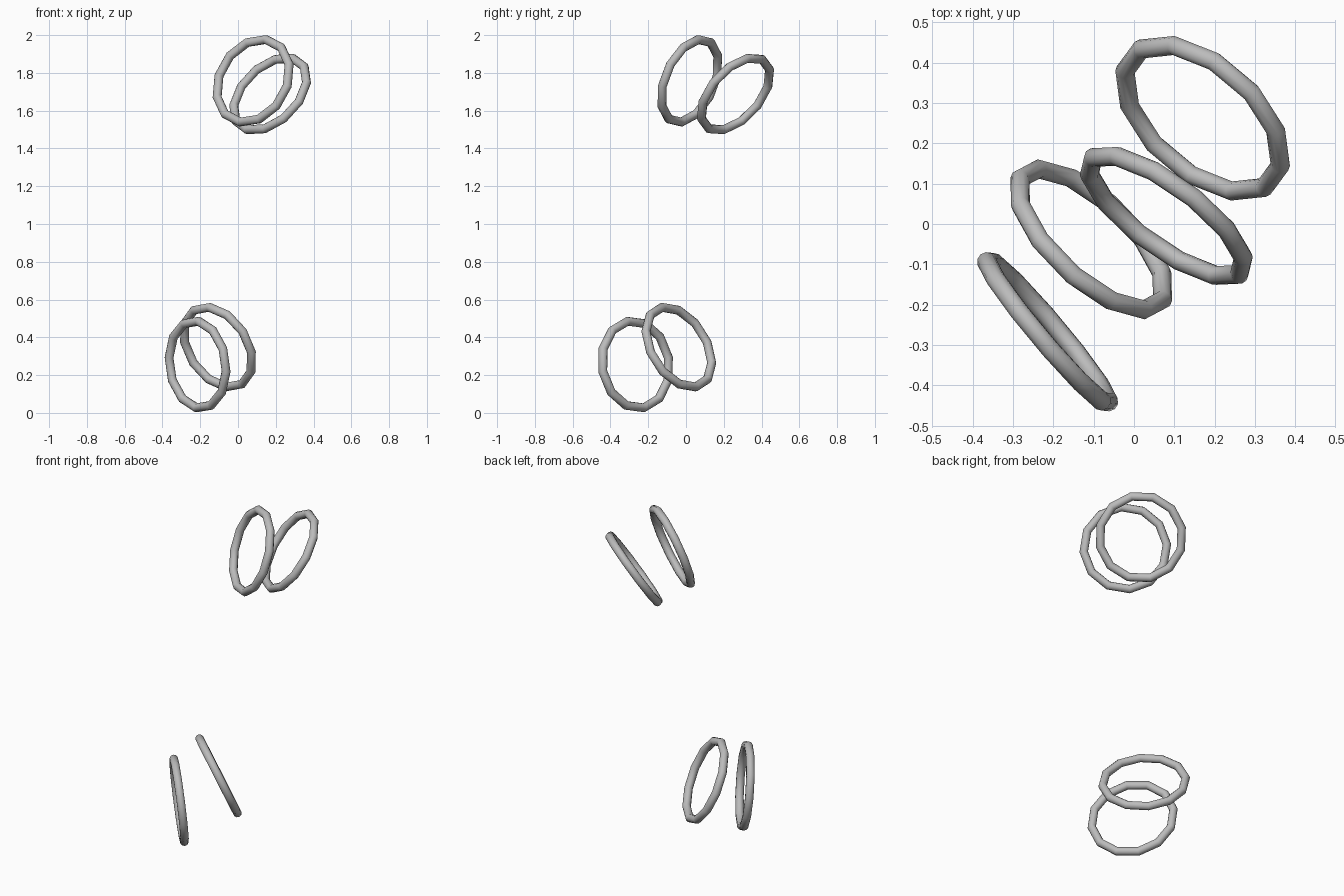
import bpy
from math import radians, cos, sin
from mathutils import Vector, Matrix

cube = bpy.data.objects.get("Cube")
if cube:
    bpy.data.objects.remove(cube, do_unlink=True)

# One plain grey for every ring
grey = bpy.data.materials.new("grey metal")
grey.use_nodes = True
colour = (0.5, 0.5, 0.5, 1)
grey.diffuse_color = colour
grey.node_tree.nodes["Principled BSDF"].inputs["Base Color"].default_value = colour


def ring(name, centre, axis, turn):
    """Twelve-segment ring about an axis, turned in its own plane from upright."""
    n = Vector(axis).normalized()
    up = (Vector((0, 0, 1)) - n * n.z).normalized()
    side = n.cross(up)
    a = radians(turn)
    x = up * cos(a) + side * sin(a)
    y = n.cross(x)
    bpy.ops.mesh.primitive_torus_add(major_radius=0.233, minor_radius=0.024,
                                     major_segments=12, minor_segments=10)
    obj = bpy.context.object
    obj.name = name
    obj.matrix_world = Matrix.Translation(centre) @ Matrix((x, y, n)).transposed().to_4x4()
    obj.data.materials.append(grey)
    bpy.ops.object.shade_smooth_by_angle(angle=radians(50))


# Upper pair
ring("upper_front_ring", (0.08, 0.02, 1.758), (0.56, 0.76, -0.33), 7)
ring("upper_back_ring", (0.17, 0.262, 1.688), (0.55, 0.62, -0.56), 12)
# Lower pair
ring("lower_back_ring", (-0.106, -0.038, 0.348), (0.62, 0.66, 0.41), 7)
ring("lower_front_ring", (-0.214, -0.267, 0.256), (0.76, 0.64, 0.10), 9)
